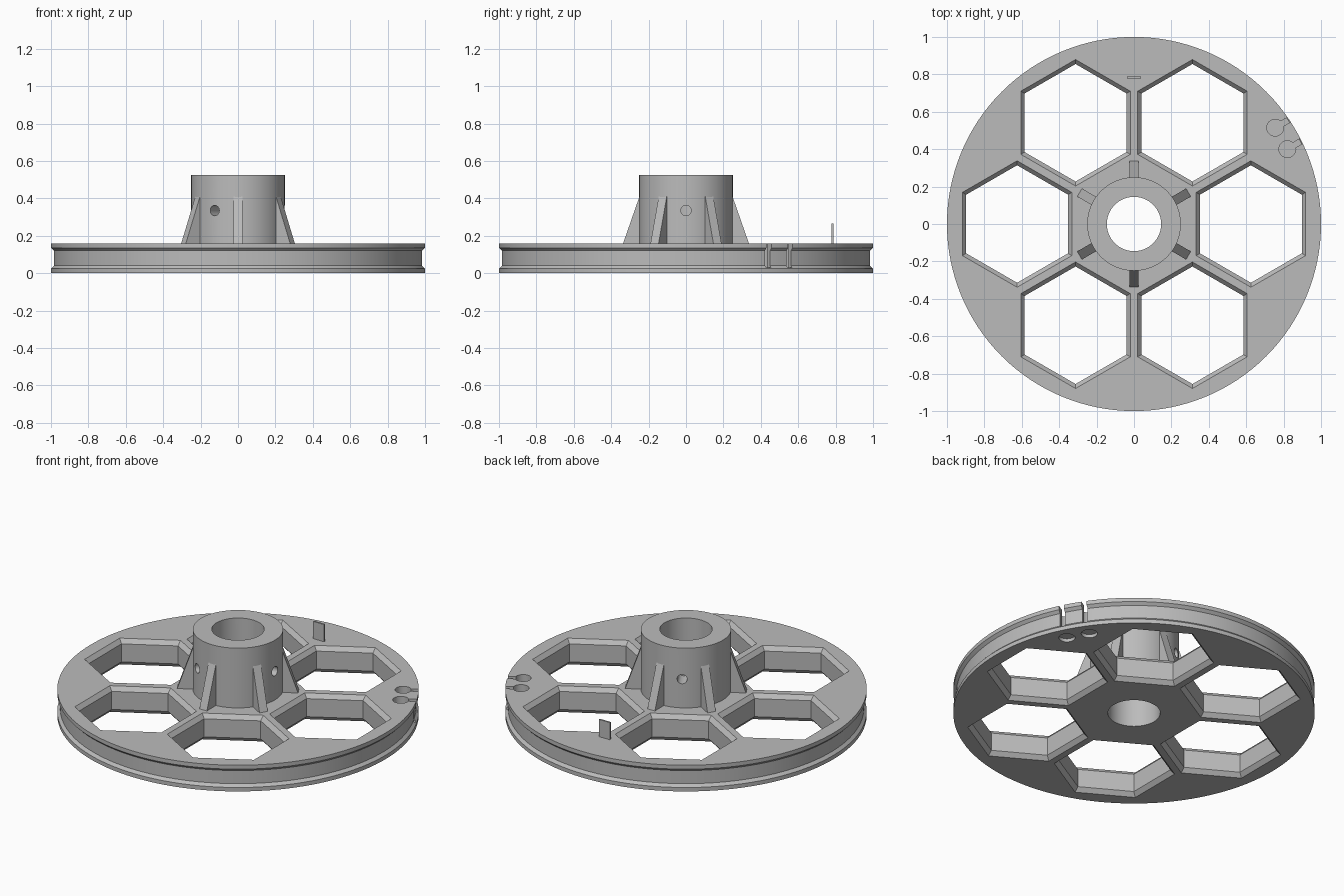
import bpy, bmesh
from math import sin, cos, pi, radians
from mathutils import Matrix, Vector

cube = bpy.data.objects.get("Cube")
if cube:
    bpy.data.objects.remove(cube, do_unlink=True)

grey = bpy.data.materials.new("plain grey")
grey.use_nodes = True
grey.diffuse_color = (0.5, 0.5, 0.5, 1)
grey.node_tree.nodes["Principled BSDF"].inputs["Base Color"].default_value = (0.5, 0.5, 0.5, 1)

DISC_TOP, HUB_TOP = 0.16, 0.525
HUB_R, BORE_R = 0.25, 0.145


def finish(name, bm):
    bmesh.ops.recalc_face_normals(bm, faces=bm.faces)
    mesh = bpy.data.meshes.new(name)
    bm.to_mesh(mesh)
    bm.free()
    mesh.materials.append(grey)
    obj = bpy.data.objects.new(name, mesh)
    bpy.context.collection.objects.link(obj)
    return obj


def rings(bm, profile, sides, closed=False, turn=0.0, matrix=Matrix()):
    """Stack of polygons from (radius, height) pairs, capped or closed into a ring."""
    loops = [[bm.verts.new(matrix @ Vector((r * cos(turn + 2 * pi * i / sides),
                                            r * sin(turn + 2 * pi * i / sides), z)))
              for i in range(sides)] for r, z in profile]
    pairs = list(zip(loops, loops[1:]))
    if closed:
        pairs.append((loops[-1], loops[0]))
    else:
        bm.faces.new(loops[0])
        bm.faces.new(loops[-1])
    for a, b in pairs:
        for i in range(sides):
            j = (i + 1) % sides
            bm.faces.new((a[i], a[j], b[j], b[i]))


def box(bm, size, matrix):
    bmesh.ops.create_cube(bm, size=1, matrix=matrix @ Matrix.Diagonal((*size, 1)))


def cut(target, cutter):
    mod = target.modifiers.new("cut", "BOOLEAN")
    mod.operation, mod.solver, mod.object = "DIFFERENCE", "EXACT", cutter
    bpy.context.view_layer.objects.active = target
    bpy.ops.object.modifier_apply(modifier=mod.name)
    bpy.data.objects.remove(cutter, do_unlink=True)


def spin(angle):
    return Matrix.Rotation(radians(angle), 4, "Z")


# Grooved wheel and hub, turned as one profile
bm = bmesh.new()
rings(bm, [(BORE_R, 0), (1, 0), (1, 0.024), (0.984, 0.04), (0.984, 0.12), (1, 0.136),
           (1, DISC_TOP), (HUB_R, DISC_TOP), (HUB_R, HUB_TOP), (BORE_R, HUB_TOP)],
      128, closed=True)
wheel = finish("wheel_and_hub", bm)

# Six hexagonal windows, chamfered on both faces
bm = bmesh.new()
for k in range(6):
    place = spin(60 * k) @ Matrix.Translation((0.625, 0, 0))
    rings(bm, [(0.348, -0.01), (0.338, 0), (0.314, 0.025), (0.314, DISC_TOP - 0.025),
               (0.338, DISC_TOP), (0.348, DISC_TOP + 0.01)], 6, turn=pi / 6, matrix=place)
cut(wheel, finish("window_cutter", bm))

# Three screw holes through the hub wall
bm = bmesh.new()
for angle in (0, 120, 240):
    place = spin(angle) @ Matrix.Translation((0, 0, 0.335)) @ Matrix.Rotation(pi / 2, 4, "Y")
    rings(bm, [(0.028, 0.1), (0.028, 0.3)], 24, matrix=place)
cut(wheel, finish("screw_hole_cutter", bm))

# Two cord anchors: round pockets, each with a slot to the rim
anchors = [(0.755, 0.515), (0.82, 0.4)]
bm = bmesh.new()
for x, y in anchors:
    rings(bm, [(0.045, 0.03), (0.045, 0.2)], 32, matrix=Matrix.Translation((x, y, 0)))
    rings(bm, [(0.045, -0.05), (0.045, 0.02)], 32, matrix=Matrix.Translation((x, y, 0)))
cut(wheel, finish("pocket_cutter", bm))
bm = bmesh.new()
for x, y in anchors:
    box(bm, (0.2, 0.03, 0.17),
        Matrix.Translation((x, y, 0.115)) @ spin(30) @ Matrix.Translation((0.125, 0, 0)))
cut(wheel, finish("slot_cutter", bm))

# Six sloping ribs around the hub
bm = bmesh.new()
half = 0.025
for k in range(6):
    turn = spin(30 + 60 * k)
    side = [(0.235, 0.15), (0.336, 0.15), (0.336, DISC_TOP), (0.249, 0.41), (0.235, 0.41)]
    left, right = ([bm.verts.new(turn @ Vector((r, s, z))) for r, z in side]
                   for s in (-half, half))
    bm.faces.new(left)
    bm.faces.new(right)
    for i in range(len(side)):
        j = (i + 1) % len(side)
        bm.faces.new((left[i], left[j], right[j], right[i]))
finish("hub_ribs", bm)

# Thin upright tab on the wheel
bm = bmesh.new()
box(bm, (0.074, 0.01, 0.115), Matrix.Translation((0, 0.783, 0.2075)))
finish("marker_tab", bm)

# Smooth the round walls, keep edges crisp
bpy.ops.object.select_all(action="DESELECT")
wheel.select_set(True)
bpy.context.view_layer.objects.active = wheel
bpy.ops.object.shade_smooth_by_angle(angle=radians(25))
